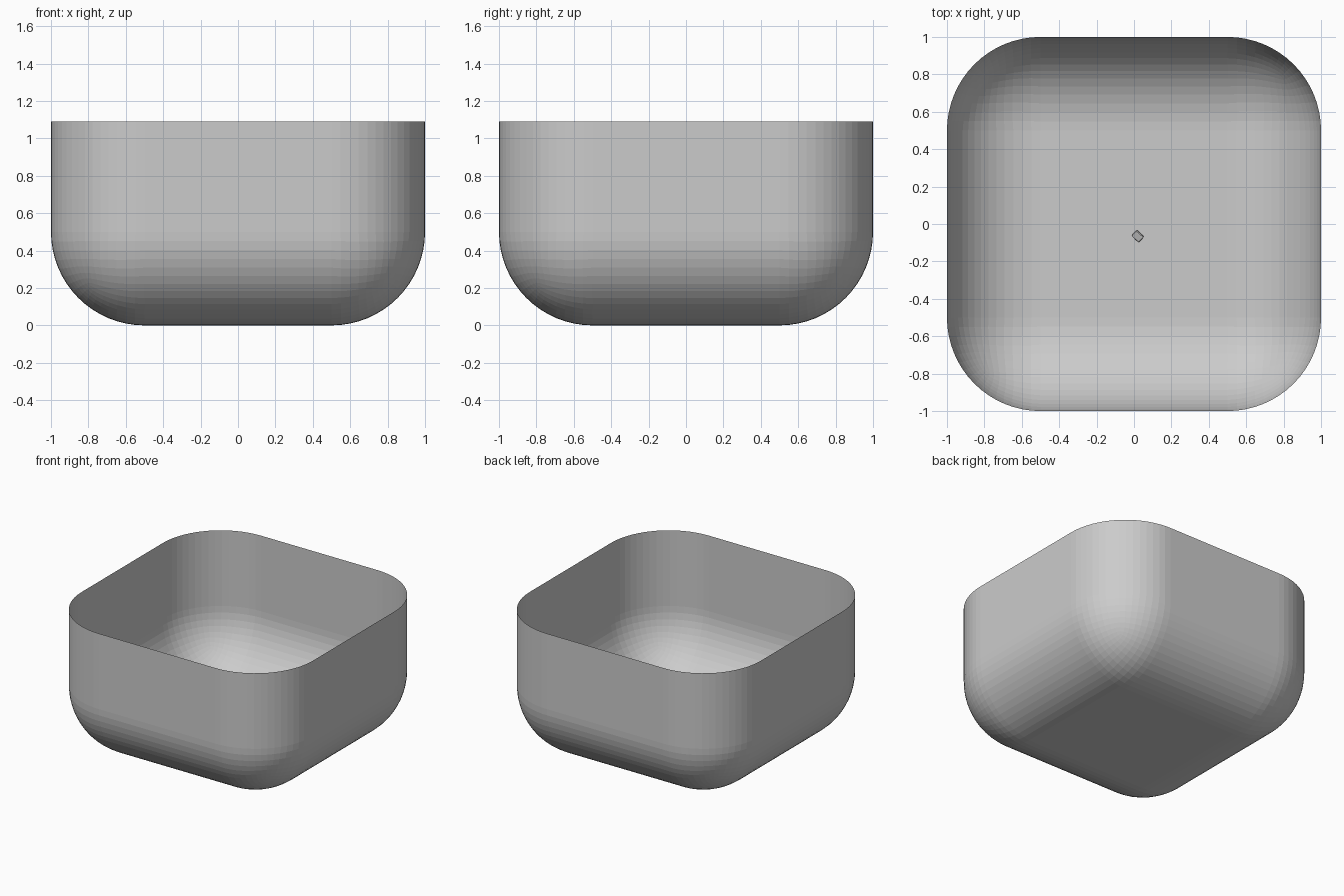
import bpy, bmesh
from math import radians
from mathutils import Matrix, Vector

if "Cube" in bpy.data.objects:
    bpy.data.objects.remove(bpy.data.objects["Cube"])


def add_object(name, bm):
    mesh = bpy.data.meshes.new(name)
    bm.to_mesh(mesh)
    bm.free()
    obj = bpy.data.objects.new(name, mesh)
    bpy.context.collection.objects.link(obj)
    return obj


# Open bowl: rounded cube cut off flat at the rim, single-surface wall
bm = bmesh.new()
bmesh.ops.create_cube(bm, size=2, matrix=Matrix.Translation((0, 0, 1)))
bmesh.ops.bevel(bm, geom=bm.edges[:], offset=0.5, segments=16,
                profile=0.5, affect='EDGES')
bmesh.ops.bisect_plane(bm, geom=bm.verts[:] + bm.edges[:] + bm.faces[:],
                       plane_co=(0, 0, 1.09), plane_no=(0, 0, 1),
                       clear_outer=True)
add_object("bowl", bm)

# Tiny tilted pellet lying on the bowl floor
bm = bmesh.new()
bmesh.ops.create_cube(bm, size=1)
bmesh.ops.scale(bm, vec=Vector((0.052, 0.04, 0.03)), verts=bm.verts)
bmesh.ops.bevel(bm, geom=bm.edges[:], offset=0.006, segments=2,
                profile=0.5, affect='EDGES')
pellet = add_object("pellet", bm)
pellet.location = (0.02, -0.065, 0.025)
pellet.rotation_euler = (radians(15), radians(10), radians(-42))
